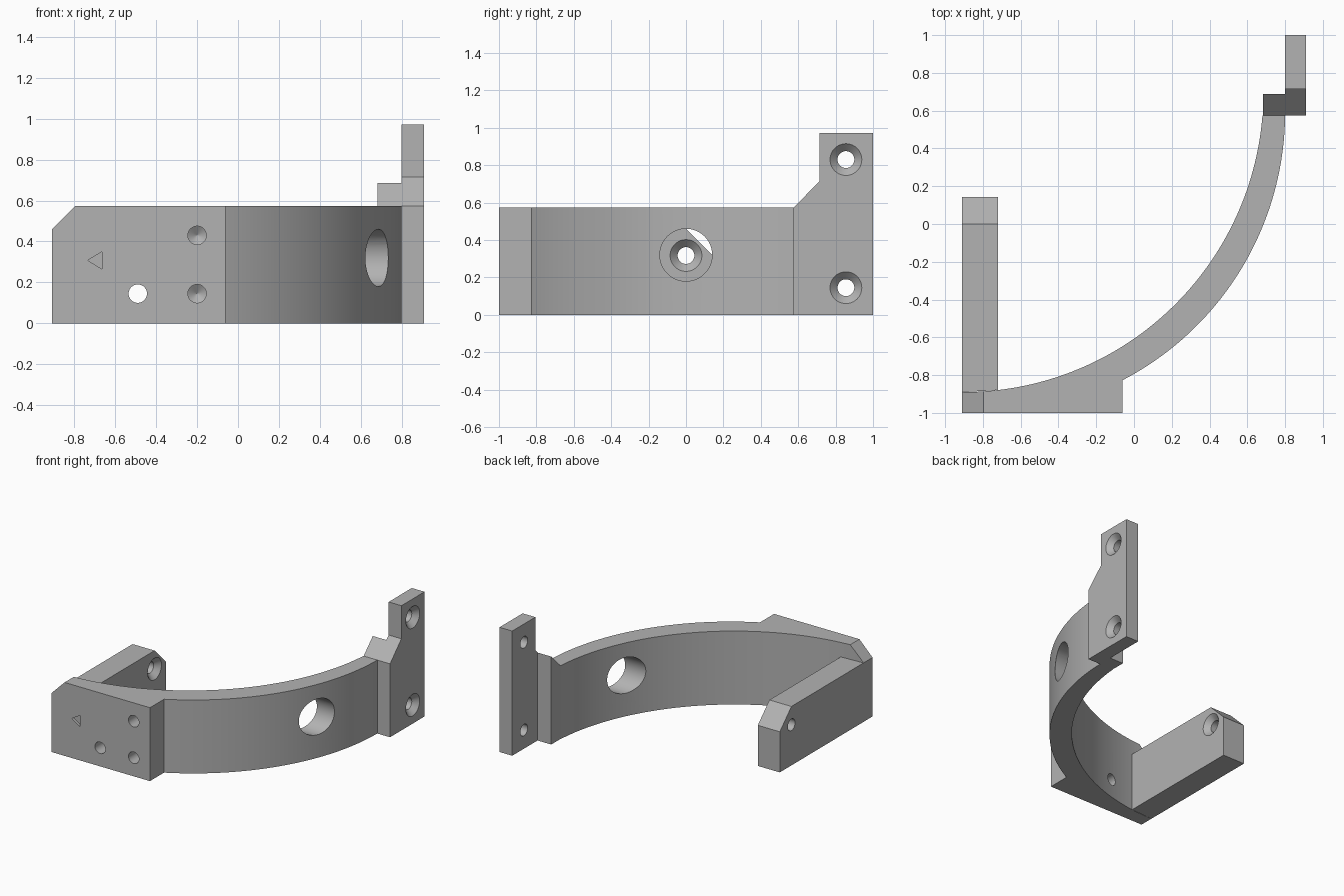
import bpy
import bmesh
from math import asin, acos, cos, sin, pi, sqrt
from mathutils import Vector

cube = bpy.data.objects.get("Cube")
if cube:
    bpy.data.objects.remove(cube, do_unlink=True)

grey = bpy.data.materials.new("plain_grey")
grey.use_nodes = True
COLOUR = (0.45, 0.45, 0.45, 1)
grey.diffuse_color = COLOUR
grey.node_tree.nodes["Principled BSDF"].inputs["Base Color"].default_value = COLOUR


def make_object(name, bm):
    bmesh.ops.recalc_face_normals(bm, faces=bm.faces)
    mesh = bpy.data.meshes.new(name)
    bm.to_mesh(mesh)
    bm.free()
    mesh.materials.append(grey)
    obj = bpy.data.objects.new(name, mesh)
    bpy.context.collection.objects.link(obj)
    return obj


def loft(name, rings):
    """Skin a row of equal closed rings and cap both ends."""
    bm = bmesh.new()
    rows = [[bm.verts.new(p) for p in ring] for ring in rings]
    for a, b in zip(rows, rows[1:]):
        for i in range(len(a)):
            j = (i + 1) % len(a)
            bm.faces.new((a[i], a[j], b[j], b[i]))
    bm.faces.new(rows[0])
    bm.faces.new(rows[-1])
    return make_object(name, bm)


def prism(name, outline, axis, low, high):
    """Extrude a 2D outline along x, y or z."""
    def place(p, d):
        co = list(p)
        co.insert("xyz".index(axis), d)
        return co
    return loft(name, [[place(p, d) for p in outline] for d in (low, high)])


def cut(target, cutter):
    cutter.hide_render = True
    mod = target.modifiers.new("cut", 'BOOLEAN')
    mod.operation = 'DIFFERENCE'
    mod.solver = 'EXACT'
    mod.object = cutter
    bpy.context.view_layer.objects.active = target
    bpy.ops.object.modifier_apply(modifier=mod.name)
    bpy.data.objects.remove(cutter, do_unlink=True)


def drill(target, start, direction, profile, sides=40):
    """Cut a round hole from (radius, depth) pairs along a direction."""
    turn = Vector(direction).to_track_quat('Z', 'Y')
    rings = [[Vector(start) + turn @ Vector((r * cos(2 * pi * i / sides),
                                             r * sin(2 * pi * i / sides), d))
              for i in range(sides)] for r, d in profile]
    cut(target, loft("drill", rings))


def arc(cx, cy, r, start, end, steps=64):
    return [(cx + r * cos(start + (end - start) * i / steps),
             cy + r * sin(start + (end - start) * i / steps))
            for i in range(steps + 1)]


# Main dimensions
LEFT, PAD_END, HEIGHT, ARM_TOP = -0.91, -0.06, 0.573, 0.46
BAND_END, TAB_IN, TAB_OUT = 0.575, 0.8, 0.91
IN_X, IN_Y, IN_R = -0.905, 0.7, 1.59
OUT_X, OUT_Y, OUT_R = -0.8, 0.592, 1.6
HOLE, SINK = 0.045, 0.085


def inner_y(x):
    return IN_Y - sqrt(IN_R ** 2 - (x - IN_X) ** 2)


# Curved band with the flat front pad
outer = arc(OUT_X, OUT_Y, OUT_R, asin((BAND_END - OUT_Y) / OUT_R),
            -acos((PAD_END - OUT_X) / OUT_R))
inner = arc(IN_X, IN_Y, IN_R, -acos((LEFT - IN_X) / IN_R),
            asin((BAND_END - IN_Y) / IN_R))
band = prism("curved_band", outer + [(PAD_END, -1), (LEFT, -1)] + inner,
             'z', 0, HEIGHT)

# Chamfered pad corner
cut(band, prism("corner_cutter",
                [(LEFT - 0.1, ARM_TOP - 0.1), (LEFT + 0.213, HEIGHT + 0.1),
                 (LEFT - 0.1, HEIGHT + 0.1)], 'y', -1.1, -0.8))

# Large side opening, pad through hole, blind holes and triangular recess
drill(band, (0.3, 0, 0.32), (1, 0, 0), [(0.14, 0), (0.14, 0.7)], 64)
drill(band, (-0.49, -1.1, 0.145), (0, 1, 0), [(HOLE, 0), (HOLE, 0.5)])
for z in (0.145, 0.43):
    drill(band, (-0.2, -1.1, z), (0, 1, 0),
          [(HOLE, 0), (HOLE, 0.2), (0.001, 0.23)])
cut(band, prism("triangle_cutter",
                [(-0.735, 0.308), (-0.665, 0.265), (-0.665, 0.35)],
                'y', -1.1, -0.98))

# Side arm with sloped end and countersunk hole
arm_in = -0.72
arm = prism("side_arm", [(inner_y(LEFT), 0), (0.143, 0), (0.143, 0.317),
                         (0, ARM_TOP), (inner_y(LEFT), ARM_TOP)],
            'x', LEFT, arm_in)
for v in arm.data.vertices:
    if v.co.x > -0.8 and v.co.y < -0.8:
        v.co.y = inner_y(arm_in)

# Step block joining the band to the tab
step = prism("step_block", [(BAND_END, 0), (0.688, 0), (0.688, 0.686),
                            (BAND_END, HEIGHT)], 'x', 0.682, TAB_IN)

# Upright mounting tab
tab = prism("mounting_tab", [(BAND_END, 0), (1, 0), (1, 0.973), (0.715, 0.973),
                             (0.715, 0.715), (BAND_END, HEIGHT)],
            'x', TAB_IN, TAB_OUT)

# Countersunk screw holes, opened towards +x
sink = [(SINK + 0.04, -0.04), (HOLE, 0.04), (HOLE, 0.3)]
drill(arm, (arm_in, 0, 0.317), (-1, 0, 0), sink)
for z in (0.145, 0.83):
    drill(tab, (TAB_OUT, 0.855, z), (-1, 0, 0), sink)

# Smooth curves with crisp edges
for obj in (band, arm, step, tab):
    bpy.ops.object.select_all(action='DESELECT')
    obj.select_set(True)
    bpy.context.view_layer.objects.active = obj
    bpy.ops.object.shade_smooth_by_angle(angle=0.5)
